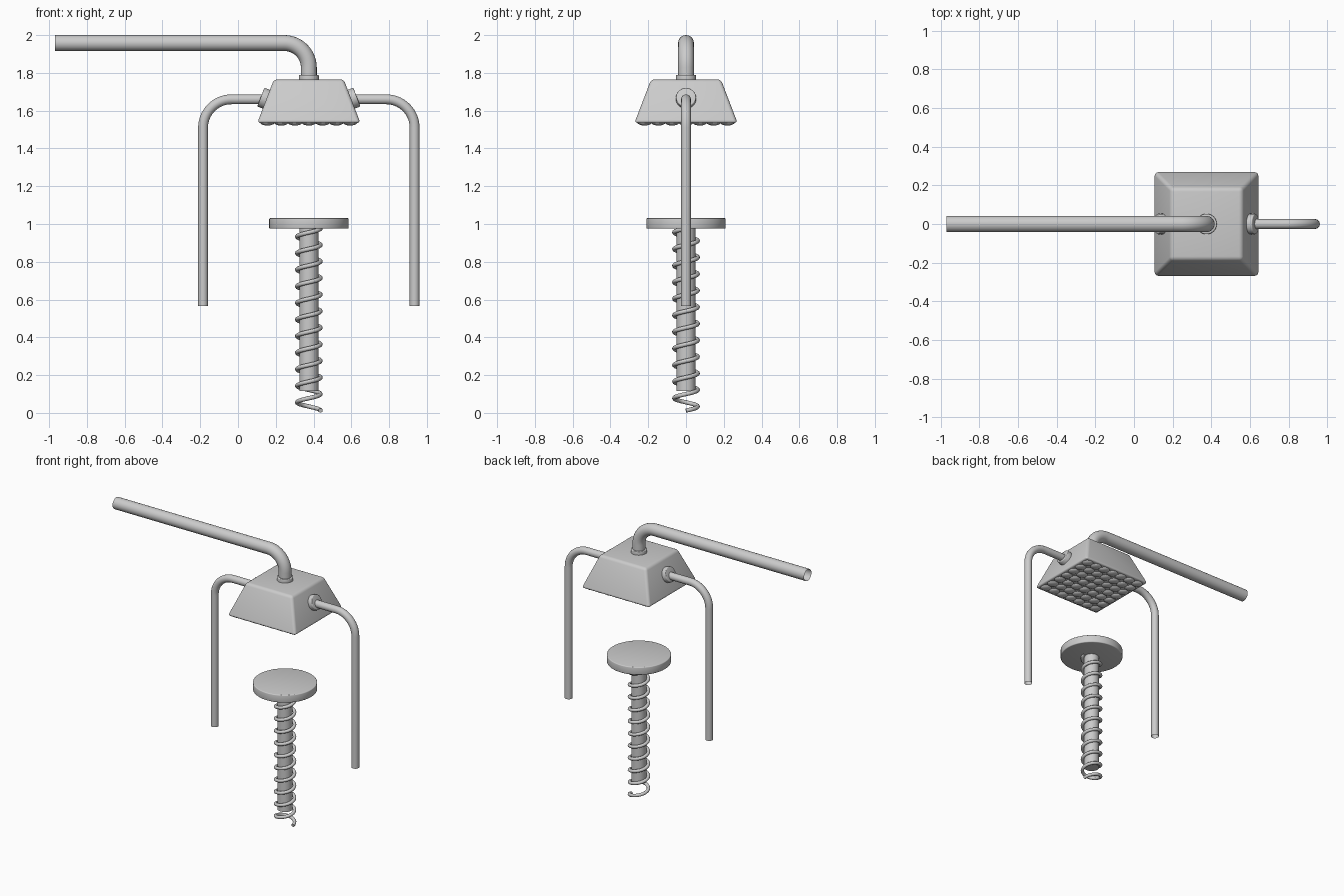
import bpy, bmesh
from math import sin, cos, pi, radians, atan2
from mathutils import Matrix, Vector

if "Cube" in bpy.data.objects:
    bpy.data.objects.remove(bpy.data.objects["Cube"])

CX = 0.375  # shared axis of head, rod and spring


def finish(name, bm, angle=35):
    me = bpy.data.meshes.new(name)
    bmesh.ops.recalc_face_normals(bm, faces=bm.faces)
    bm.to_mesh(me)
    bm.free()
    ob = bpy.data.objects.new(name, me)
    bpy.context.collection.objects.link(ob)
    select(ob)
    bpy.ops.object.shade_smooth_by_angle(angle=radians(angle))
    return ob


def select(ob):
    bpy.ops.object.select_all(action='DESELECT')
    ob.select_set(True)
    bpy.context.view_layer.objects.active = ob


def tube(name, pts, radius, res=6, caps=False):
    cu = bpy.data.curves.new(name, 'CURVE')
    cu.dimensions = '3D'
    cu.bevel_depth, cu.bevel_resolution, cu.use_fill_caps = radius, res, caps
    sp = cu.splines.new('POLY')
    sp.points.add(len(pts) - 1)
    for p, co in zip(sp.points, pts):
        p.co = (*co, 1)
    ob = bpy.data.objects.new(name, cu)
    bpy.context.collection.objects.link(ob)
    select(ob)
    bpy.ops.object.convert(target='MESH')
    bpy.ops.object.shade_smooth_by_angle(angle=radians(40))
    return ob


def elbow(x0, x1, z_top, z_end, r, n=14):
    """Horizontal run from x0, rounded bend, then straight down at x1."""
    s = 1 if x1 > x0 else -1
    arc = [(x1 - s * r + s * r * sin(t), 0, z_top - r + r * cos(t))
           for t in (i / n * pi / 2 for i in range(n + 1))]
    return [(x0, 0, z_top)] + arc + [(x1, 0, z_end)]


def disc(name, radius, depth, loc, bevel, tilt=0, top=None):
    bm = bmesh.new()
    bmesh.ops.create_cone(bm, cap_ends=True, segments=48, radius1=radius,
                          radius2=top or radius, depth=depth)
    if bevel:
        rims = [e for e in bm.edges if abs(e.verts[0].co.z - e.verts[1].co.z) < 1e-5]
        bmesh.ops.bevel(bm, geom=rims, offset=bevel, segments=3,
                        affect='EDGES', profile=0.5)
    bm.transform(Matrix.Translation(loc) @ Matrix.Rotation(tilt, 4, 'Y'))
    return finish(name, bm)


# Main arm pipe and its collar
tube("arm_pipe", elbow(-0.97, CX, 1.958, 1.75, 0.13), 0.042, 8)
disc("arm_collar", 0.053, 0.04, (CX, 0, 1.77), 0.005)

# Tapered head with rounded edges
Z0, Z1, B, T = 1.535, 1.765, 0.273, 0.185
bm = bmesh.new()
bmesh.ops.create_cube(bm, size=2)
for v in bm.verts:
    h, z = (T, Z1) if v.co.z > 0 else (B, Z0)
    v.co = Vector((CX + h * v.co.x, h * v.co.y, z))
bmesh.ops.bevel(bm, geom=bm.edges[:], offset=0.018, segments=4,
                affect='EDGES', profile=0.5)
finish("head_block", bm)

# Grid of rounded studs under the head
N, P = 7, 0.073
bm = bmesh.new()
for i in range(N):
    for j in range(N):
        m = Matrix.Translation((CX + (i - (N - 1) / 2) * P, (j - (N - 1) / 2) * P, Z0 + 0.004))
        bmesh.ops.create_uvsphere(bm, u_segments=16, v_segments=10, radius=1,
                                  matrix=m @ Matrix.Diagonal((0.039, 0.039, 0.018, 1)))
finish("head_studs", bm)

# Side pipes and slanted collars, mirrored about the head axis
slope = atan2(B - T, Z1 - Z0)
for side, s in (("left", -1), ("right", 1)):
    tube(side + "_pipe", elbow(CX + s * 0.19, CX + s * 0.56, 1.66, 0.565, 0.15), 0.026)
    disc(side + "_collar", 0.053, 0.05, (CX + s * 0.231, 0, 1.663), 0.005,
         tilt=s * (pi / 2 - slope))

# Push button disc and rod
disc("button_plate", 0.21, 0.056, (CX, 0, 1.003), 0.006)
disc("button_rod", 0.05, 0.87, (CX, 0, 0.55), 0)

# Coil spring around the rod
TURNS, STEP = 11, 28
spring = []
for k in range(TURNS * STEP + 1):
    a = 2 * pi * k / STEP
    spring.append((CX + 0.062 * cos(a), 0.062 * sin(a),
                   0.012 + 0.965 * k / (TURNS * STEP)))
tube("coil_spring", spring, 0.0115, 3, True)
